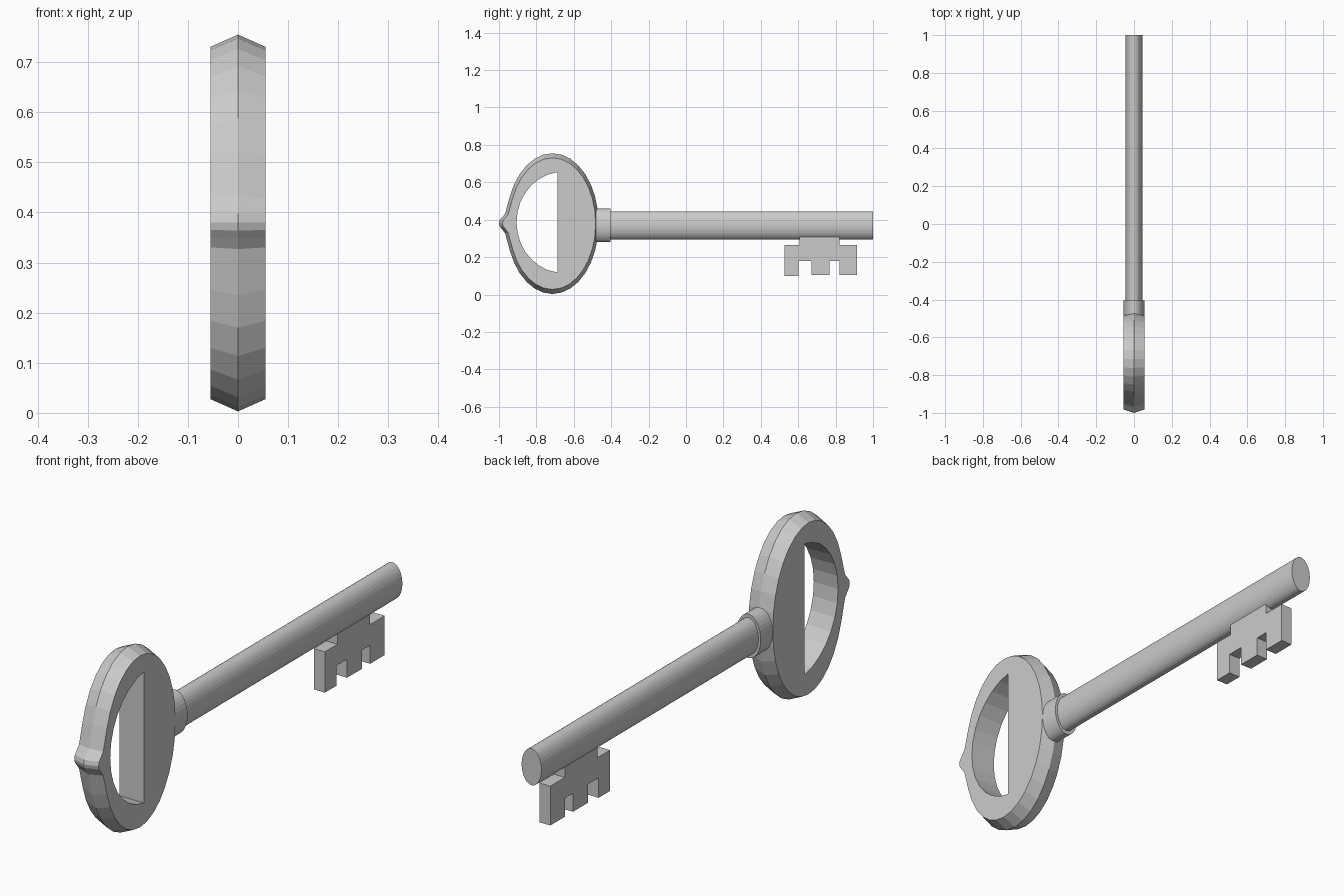
import bpy, bmesh
from math import sin, cos, tau, pi, radians

if "Cube" in bpy.data.objects:
    bpy.data.objects.remove(bpy.data.objects["Cube"])


def loft(name, rings):
    """Closed solid through equal-length rings, capped at both ends."""
    bm = bmesh.new()
    vs = [[bm.verts.new(p) for p in ring] for ring in rings]
    n = len(vs[0])
    for a, b in zip(vs, vs[1:]):
        for i in range(n):
            j = (i + 1) % n
            bm.faces.new((a[i], a[j], b[j], b[i]))
    bm.faces.new(vs[0])
    bm.faces.new(vs[-1])
    bmesh.ops.recalc_face_normals(bm, faces=bm.faces)
    me = bpy.data.meshes.new(name)
    bm.to_mesh(me)
    bm.free()
    ob = bpy.data.objects.new(name, me)
    bpy.context.collection.objects.link(ob)
    return ob


def slab(name, outline, half):
    """Extrude a side-view (y, z) outline across x."""
    return loft(name, [[(x, y, z) for y, z in outline] for x in (-half, half)])


def rod(name, y0, y1, rx, rz, n=32):
    """Oval rod along y."""
    ring = [(rx * cos(tau * i / n), rz * sin(tau * i / n)) for i in range(n)]
    return loft(name, [[(x, y, 0.37 + z) for x, z in ring] for y in (y0, y1)])


# Bow: faceted oval with a ridge round the rim and a small nub at the end
CY, CZ, N = -0.714, 0.379, 32
outline = []
for i in range(N):
    a = tau * i / N
    if abs(a - pi) > radians(12):
        outline.append((CY + 0.247 * cos(a), CZ + 0.376 * sin(a)))
    elif abs(a - pi) < 0.01:
        outline += [(-0.967, 0.433), (-0.982, 0.414), (-0.996, 0.398), (-1.0, 0.38),
                    (-0.996, 0.364), (-0.982, 0.347), (-0.967, 0.327)]
rings = []
for x, s in ((-0.055, 0.935), (0, 1), (0.055, 0.935)):
    rings.append([(x, CY + (y - CY) * s, CZ + (z - CZ) * s) for y, z in outline])
bow = loft("bow", rings)

# D-shaped opening through the bow
a0, a1 = radians(97), radians(263)
hole = [(-0.658 + 0.248 * cos(a0 + (a1 - a0) * i / 14),
         0.386 + 0.27 * sin(a0 + (a1 - a0) * i / 14)) for i in range(15)]
cutter = slab("bow_opening_cutter", hole, 0.2)
cutter.hide_render = True
mod = bow.modifiers.new("opening", 'BOOLEAN')
mod.operation, mod.solver, mod.object = 'DIFFERENCE', 'EXACT', cutter
bpy.context.view_layer.objects.active = bow
bpy.ops.object.modifier_apply(modifier=mod.name)
bpy.data.objects.remove(cutter)

# Shaft and collar
rod("shaft", -0.48, 1.0, 0.045, 0.075)
rod("collar", -0.482, -0.405, 0.055, 0.09)

# Toothed bit under the shaft end
slab("bit", [(0.527, 0.098), (0.602, 0.098), (0.602, 0.18), (0.671, 0.18),
             (0.671, 0.104), (0.767, 0.104), (0.767, 0.18), (0.82, 0.18),
             (0.82, 0.104), (0.914, 0.104), (0.914, 0.265), (0.82, 0.265),
             (0.82, 0.32), (0.608, 0.32), (0.608, 0.265), (0.527, 0.265)], 0.025)
